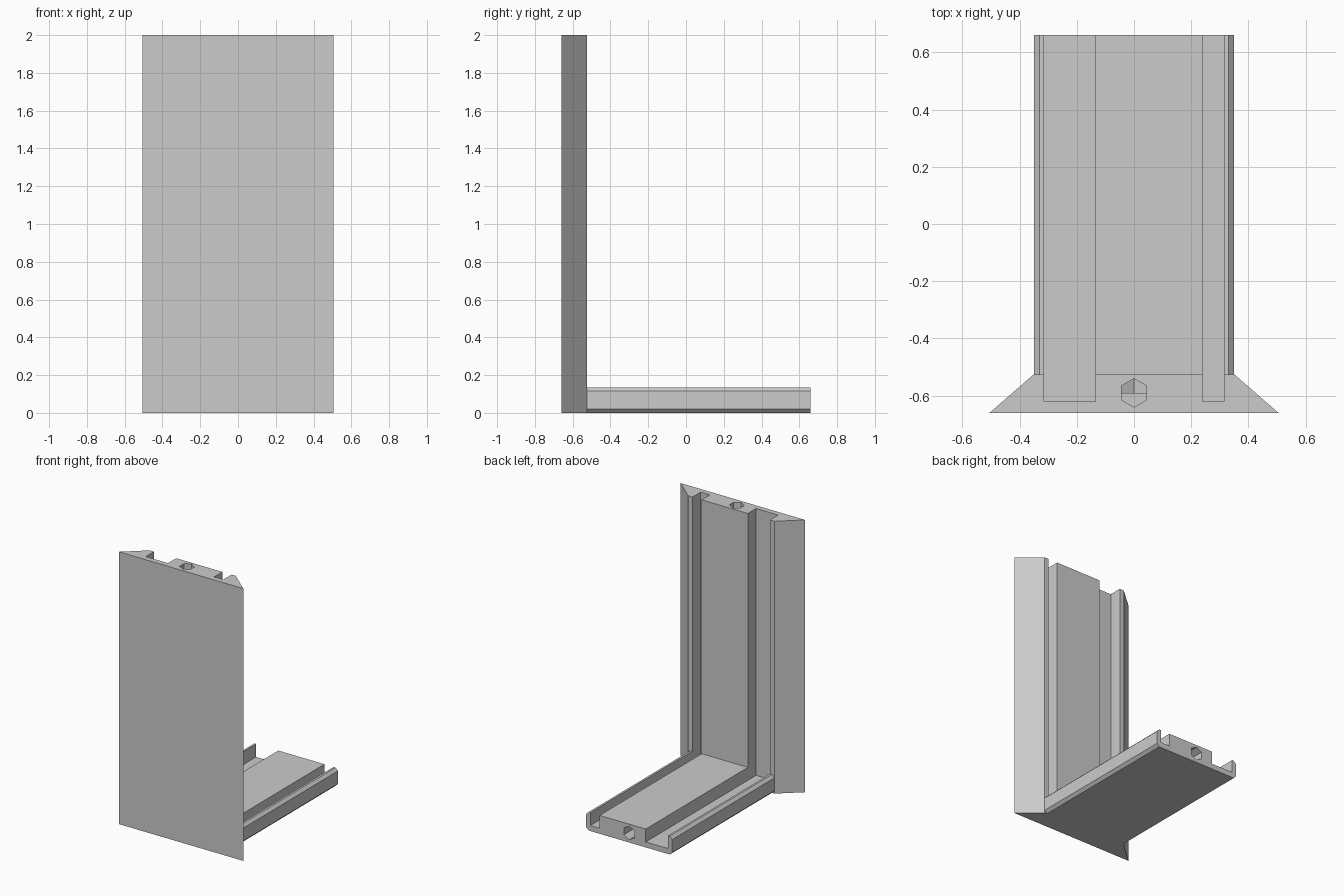
import bpy, bmesh, math
from mathutils import Vector

cube = bpy.data.objects.get("Cube")
if cube:
    bpy.data.objects.remove(cube, do_unlink=True)

# Shared dimensions
FRONT, BACK = -0.66, 0.66
THICK, FLOOR, HEIGHT = 0.135, 0.04, 2.0
HALF, LIP, BEVEL = 0.35, 0.315, 0.02
BLOCK_L, BLOCK_R = -0.135, 0.24
HOLE_DEPTH, HOLE_R = 0.07, 0.05

grey = bpy.data.materials.new("plain grey")
grey.use_nodes = True
colour = (0.6, 0.6, 0.6, 1)
grey.diffuse_color = colour
grey.node_tree.nodes["Principled BSDF"].inputs["Base Color"].default_value = colour


def extrude(name, outline, place, start, end):
    """Sweep an outline of (x, depth) points; place maps them into space."""
    bm = bmesh.new()
    face = bm.faces.new([bm.verts.new(place(x, d, start)) for x, d in outline])
    top = bmesh.ops.extrude_face_region(bm, geom=[face])["geom"]
    move = place(0, 0, end) - place(0, 0, start)
    bmesh.ops.translate(bm, vec=move, verts=[v for v in top if isinstance(v, bmesh.types.BMVert)])
    bmesh.ops.recalc_face_normals(bm, faces=bm.faces)
    mesh = bpy.data.meshes.new(name)
    bm.to_mesh(mesh)
    bm.free()
    mesh.materials.append(grey)
    obj = bpy.data.objects.new(name, mesh)
    bpy.context.collection.objects.link(obj)
    return obj


def upright(x, depth, along):
    return Vector((x, FRONT + depth, along))


def flat(x, depth, along):
    return Vector((x, along, depth))


def combine(target, tool, operation):
    """Apply a boolean and discard the tool object."""
    tool.hide_render = True
    mod = target.modifiers.new(operation.lower(), "BOOLEAN")
    mod.operation, mod.object, mod.solver = operation, tool, "EXACT"
    bpy.context.view_layer.objects.active = target
    bpy.ops.object.modifier_apply(modifier=mod.name)
    bpy.data.objects.remove(tool, do_unlink=True)


# Two unequal channels on either side of the raised middle block
channels = [(LIP, THICK), (LIP, FLOOR), (BLOCK_R, FLOOR), (BLOCK_R, THICK),
            (BLOCK_L, THICK), (BLOCK_L, FLOOR), (-LIP, FLOOR), (-LIP, THICK)]

# Upright panel with flared sides
panel = [(-0.505, 0), (0.505, 0), (HALF, THICK)] + channels + [(-HALF, THICK)]

# Base rail with bevelled edges
edge = [(HALF - BEVEL, 0), (HALF, BEVEL), (HALF, THICK - BEVEL), (HALF - BEVEL, THICK)]
rail = edge + channels + [(-x, d) for x, d in reversed(edge)]

# Six-sided bore running lengthwise through each part
bore = [(HOLE_R * math.sin(i * math.pi / 3), HOLE_DEPTH + HOLE_R * math.cos(i * math.pi / 3))
        for i in range(6)]

bracket = extrude("corner_bracket", panel, upright, 0, HEIGHT)
combine(bracket, extrude("base_rail", rail, flat, FRONT + FLOOR, BACK), "UNION")
combine(bracket, extrude("upright_bore", bore, upright, HOLE_DEPTH, HEIGHT + 0.1), "DIFFERENCE")
combine(bracket, extrude("rail_bore", bore, flat, FRONT + HOLE_DEPTH, BACK + 0.1), "DIFFERENCE")
